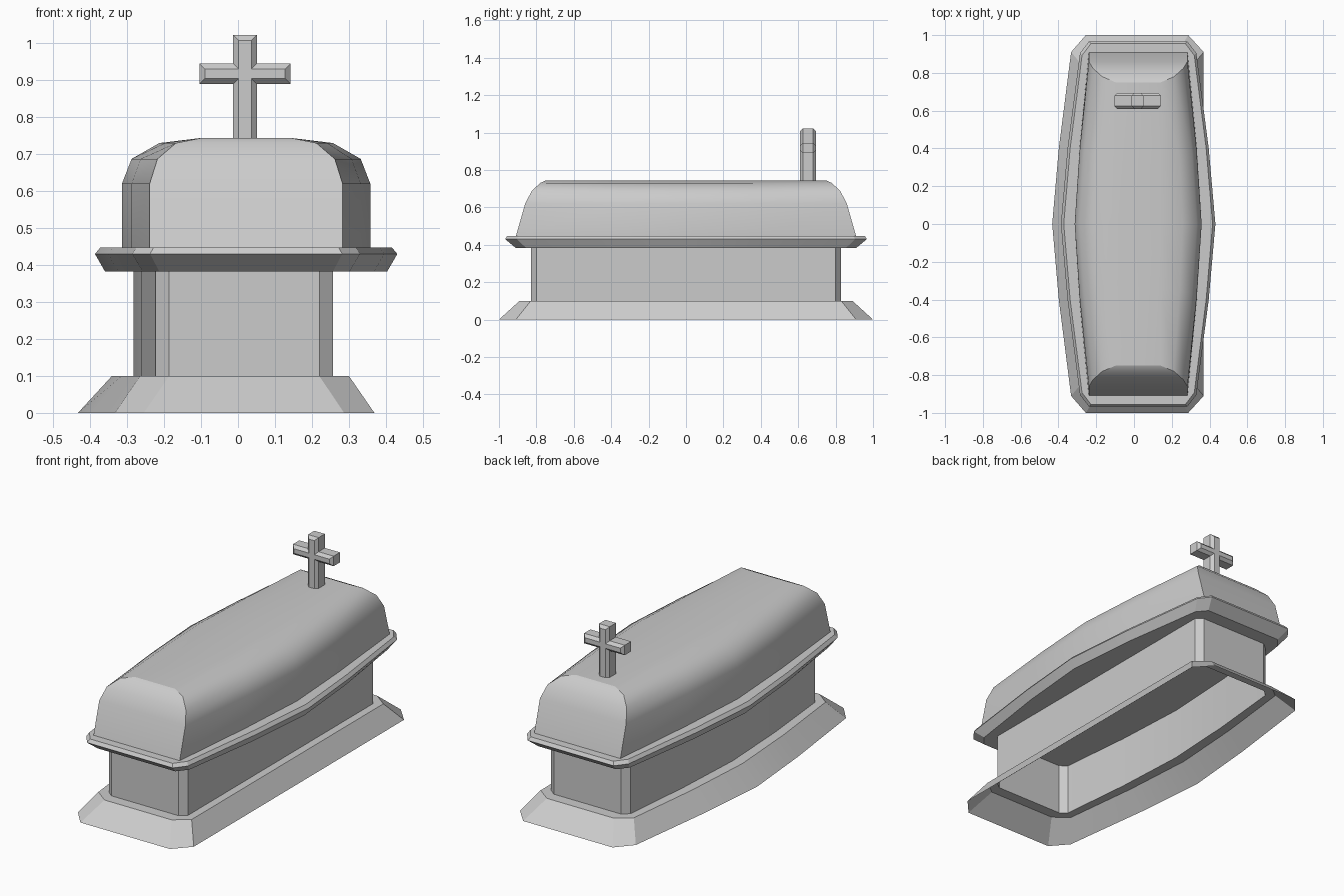
import bpy, bmesh, math

if "Cube" in bpy.data.objects:
    bpy.data.objects.remove(bpy.data.objects["Cube"])


def loft(name, rings, cap_low=False, cap_high=False):
    """Skin a stack of equal-length counter-clockwise rings, lowest first."""
    bm = bmesh.new()
    vr = [[bm.verts.new(p) for p in r] for r in rings]
    n = len(rings[0])
    for a, b in zip(vr, vr[1:]):
        for i in range(n):
            j = (i + 1) % n
            bm.faces.new((a[i], a[j], b[j], b[i]))
    if cap_low:
        bm.faces.new(vr[0][::-1])
    if cap_high:
        bm.faces.new(vr[-1])
    mesh = bpy.data.meshes.new(name)
    bm.to_mesh(mesh)
    bm.free()
    ob = bpy.data.objects.new(name, mesh)
    bpy.context.collection.objects.link(ob)
    return ob


def smooth(ob, angle=20):
    bpy.ops.object.select_all(action='DESELECT')
    bpy.context.view_layer.objects.active = ob
    ob.select_set(True)
    bpy.ops.object.shade_smooth_by_angle(angle=math.radians(angle))


def outline(z, left, right, y_end, y_corner):
    """Coffin outline; each side is (x at end edge, x at corner, x at middle)."""
    def side(s):
        end, corner, mid = s
        q = corner + (mid - corner) * 0.65
        return [(end, -y_end, z), (corner, -y_corner, z), (q, -0.4, z), (mid, 0, z),
                (q, 0.4, z), (corner, y_corner, z), (end, y_end, z)]
    return side(right) + side(left)[::-1]


CX = 0.022  # lid centre line


def even(z, end, corner, mid, y_end, y_corner):
    return outline(z, [CX - v for v in (end, corner, mid)],
                   [CX + v for v in (end, corner, mid)], y_end, y_corner)


# Flared plinth and chest walls: open underneath, right side straight
box_l, box_r = (-0.186, -0.223, -0.283), (0.22, 0.257, 0.257)
smooth(loft("plinth_and_chest", [
    outline(0.0, (-0.255, -0.333, -0.433), (0.287, 0.369, 0.369), 1.0, 0.91),
    outline(0.1, (-0.186, -0.265, -0.341), (0.22, 0.3, 0.3), 0.89, 0.83),
    outline(0.1, box_l, box_r, 0.83, 0.80),
    outline(0.383, box_l, box_r, 0.83, 0.80)]))

# Overhanging rim, its top ledge running in to the foot of the dome
smooth(loft("lid_rim", [
    even(0.383, 0.235, 0.28, 0.382, 0.91, 0.855),
    even(0.43, 0.26, 0.308, 0.409, 0.967, 0.905),
    even(0.448, 0.25, 0.297, 0.394, 0.955, 0.893),
    even(0.448, 0.25, 0.255, 0.33, 0.905, 0.89)], cap_low=True))


# Domed lid: (z, half width in middle, half width at ends, half length)
def lid_ring(z, mid, end, y_end):
    q = end + (mid - end) * 0.65
    half = list(zip((end, q, mid, q, end), (-1, -0.45, 0, 0.45, 1)))
    return ([(CX + w, f * y_end, z) for w, f in half]
            + [(CX - w, f * y_end, z) for w, f in half[::-1]])


dome = loft("lid_dome", [lid_ring(*p) for p in (
    (0.445, 0.336, 0.261, 0.91), (0.62, 0.336, 0.261, 0.86),
    (0.687, 0.31, 0.24, 0.825), (0.73, 0.235, 0.19, 0.78),
    (0.744, 0.12, 0.12, 0.75))], cap_high=True)
smooth(dome, 45)
# crease where the end faces meet the barrel
ends = {v.index for v in dome.data.vertices if v.index % 10 in (0, 4, 5, 9)}
top = len(dome.data.vertices) - 10
for e in dome.data.edges:
    a, b = e.vertices
    if a in ends and b in ends and (a % 10 == b % 10 or min(a, b) >= top):
        e.use_edge_sharp = True


# Cross with bevelled front and back edges
def cross_ring(y, d):
    w, arm, z0, z1, top = 0.032 - d, 0.123 - d, 0.89 + d, 0.945 - d, 1.022 - d
    half = [(w, 0.735), (w, z0), (arm, z0), (arm, z1), (w, z1), (w, top)]
    return ([(0.019 + x, y, z) for x, z in half]
            + [(0.019 - x, y, z) for x, z in half[::-1]])


# rings run back to front so that faces point outwards
loft("cross", [cross_ring(0.694, 0.015), cross_ring(0.679, 0),
               cross_ring(0.625, 0), cross_ring(0.61, 0.015)], True, True)
